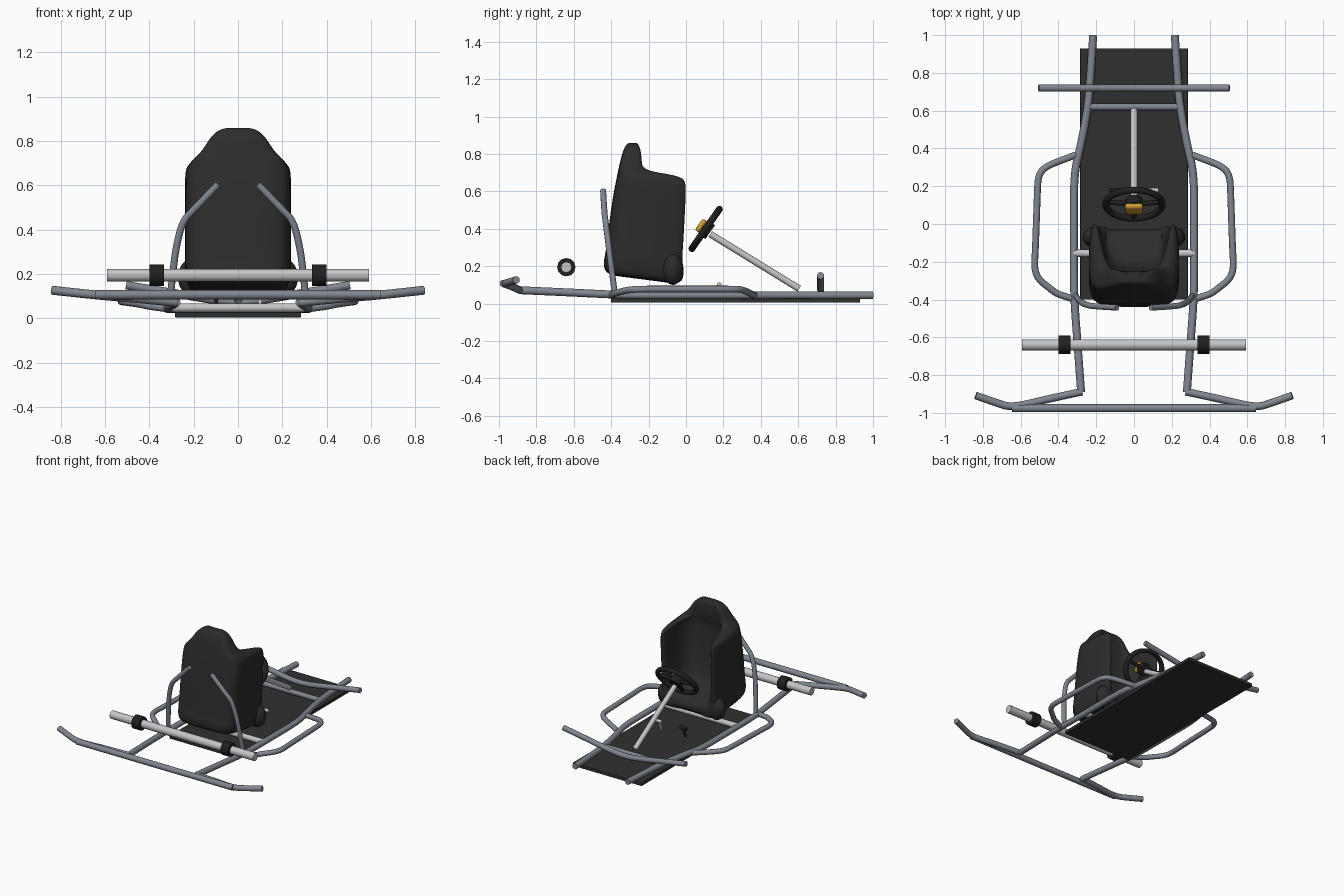
import bpy, bmesh, math
from mathutils import Vector, Matrix

if "Cube" in bpy.data.objects:
    bpy.data.objects.remove(bpy.data.objects["Cube"])


def material(name, rgb):
    m = bpy.data.materials.new(name)
    m.use_nodes = True
    m.diffuse_color = (*rgb, 1)
    m.node_tree.nodes["Principled BSDF"].inputs["Base Color"].default_value = (*rgb, 1)
    return m


STEEL = material("grey steel", (0.22, 0.24, 0.28))
SILVER = material("bright silver", (0.56, 0.56, 0.58))
SEAT = material("seat black", (0.025, 0.025, 0.025))
FLOOR = material("floor dark grey", (0.03, 0.03, 0.03))
RUBBER = material("rubber black", (0.014, 0.014, 0.014))
YELLOW = material("hub yellow", (0.62, 0.34, 0.03))


def select(ob):
    bpy.ops.object.select_all(action='DESELECT')
    ob.select_set(True)
    bpy.context.view_layer.objects.active = ob


def finish(ob, name, mat, angle=40):
    ob.name = name
    ob.data.materials.clear()
    ob.data.materials.append(mat)
    select(ob)
    bpy.ops.object.shade_smooth_by_angle(angle=math.radians(angle))
    return ob


def tube(name, pts, r, mat=STEEL):
    """Round bar swept along points, with soft bends where there are more than two."""
    cu = bpy.data.curves.new(name, 'CURVE')
    cu.dimensions = '3D'
    cu.bevel_depth, cu.bevel_resolution, cu.use_fill_caps = r, 4, True
    sp = cu.splines.new('NURBS' if len(pts) > 2 else 'POLY')
    sp.points.add(len(pts) - 1)
    for p, co in zip(sp.points, pts):
        p.co = (*co, 1)
    if len(pts) > 2:
        sp.order_u, sp.use_endpoint_u, sp.resolution_u = 3, True, 6
    ob = bpy.data.objects.new(name, cu)
    bpy.context.collection.objects.link(ob)
    select(ob)
    bpy.ops.object.convert(target='MESH')
    return finish(bpy.context.object, name, mat)


def box(name, loc, size, mat, rot=0, bevel=0.005):
    bpy.ops.mesh.primitive_cube_add(size=1)
    ob = bpy.context.object
    ob.data.transform(Matrix.Diagonal((*size, 1)))
    ob.location, ob.rotation_euler = loc, (rot, 0, 0)
    mod = ob.modifiers.new("edges", 'BEVEL')
    mod.width, mod.segments = bevel, 2
    return finish(ob, name, mat)


def flip(pts, s):
    return [(x * s, y, z) for x, y, z in pts]


# Floor pan
box("floor_pan", (0, 0.265, 0.017), (0.57, 1.33, 0.024), FLOOR, bevel=0.003)

# Mirrored frame tubes
FRAME = {
    "main_rail": ([(.216, 1, .045), (.228, .82, .045), (.24, .64, .045), (.28, .42, .045),
                   (.318, .27, .045), (.318, 0, .045), (.318, -.3, .045), (.315, -.42, .05),
                   (.3, -.62, .06), (.28, -.89, .072)], .021),
    "side_loop": ([(.31, .365, .045), (.42, .325, .065), (.48, .295, .076), (.508, .25, .078),
                   (.512, .16, .078), (.522, -.14, .078), (.528, -.23, .078), (.51, -.29, .076),
                   (.44, -.345, .066), (.4, -.375, .056), (.31, -.4, .045)], .018),
    "seat_stay": ([(.31, -.38, .05), (.295, -.4, .2), (.28, -.415, .32), (.25, -.43, .44),
                   (.2, -.437, .49), (.09, -.443, .605)], .016),
    "rear_arm": ([(.275, -.888, .072), (.45, -.925, .09), (.58, -.957, .1), (.66, -.968, .108),
                  (.72, -.95, .114), (.838, -.908, .127)], .02),
}
for side, s in (("left", 1), ("right", -1)):
    for part, (pts, r) in FRAME.items():
        tube(f"{side}_{part}", flip(pts, s), r)

# Cross tubes
tube("rear_bumper", [(-.645, -.975, .107), (.645, -.975, .107)], .021)
tube("front_cross_tube", [(-.24, .62, .045), (.24, .62, .045)], .018)
tube("front_bar", [(-.505, .72, .15), (-.25, .72, .107), (-.06, .72, .075),
                   (.06, .72, .075), (.25, .72, .107), (.505, .72, .15)], .019)
tube("seat_cross_tube", [(-.32, -.155, .048), (.32, -.155, .048)], .02, SILVER)

# Rear axle and bearings
tube("rear_axle", [(-.592, -.64, .195), (.592, -.64, .195)], .029, SILVER)
for side, s in (("left", 1), ("right", -1)):
    tube(f"{side}_axle_bearing", [(s * .335, -.64, .195), (s * .4, -.64, .195)], .049, RUBBER)

# Bucket seat: U-shaped slices lofted upward
# height, half width, back y, wing front y, hollow depth y, hollow half width
SLICES = [
    (.125, .19, -.39, -.06, -.08, .08),
    (.14, .225, -.435, -.015, -.03, .13),
    (.19, .238, -.44, -.01, -.025, .145),
    (.225, .24, -.437, -.01, -.06, .15),
    (.245, .24, -.432, -.01, -.2, .15),
    (.35, .24, -.42, 0, -.235, .165),
    (.5, .24, -.402, .008, -.255, .175),
    (.63, .24, -.38, .014, -.265, .18),
    (.675, .236, -.37, .005, -.265, .175),
    (.695, .222, -.366, -.1, -.262, .16),
    (.715, .205, -.362, -.23, -.256, .12),
    (.76, .157, -.352, -.235, -.25, .1),
    (.82, .125, -.337, -.24, -.25, .08),
    (.857, .08, -.315, -.255, -.26, .05),
    (.86, .035, -.3, -.27, -.272, .02),
]
bm = bmesh.new()
rings = []
for z, w, yb, yf, yi, wi in SLICES:
    d = yf - yb
    half = [(wi * .65, yi), (wi, yi + (yf - yi) * .25), (wi + (w - wi) * .1, yf - (yf - yi) * .15),
            (w * .86, yf), (w * .96, yf - d * .1), (w, yf - d * .4),
            (w, yb + d * .25), (w * .93, yb + d * .06), (w * .6, yb)]
    loop = [(0, yi)] + half + [(0, yb)] + [(-x, y) for x, y in reversed(half)]
    tilt = .13 * max(0, min(1, (.35 - z) / .2))
    rings.append([bm.verts.new((x, y, z - tilt * (y + .2))) for x, y in loop])
n = len(rings[0])
for a, b in zip(rings, rings[1:]):
    for i in range(n):
        j = (i + 1) % n
        bm.faces.new((a[i], a[j], b[j], b[i]))
# Close the ends with strips across the seat
for ring in (rings[0], rings[-1]):
    for i in range(n // 2):
        quad = [ring[i], ring[i + 1], ring[-i - 1], ring[-i]]
        bm.faces.new(list(dict.fromkeys(quad)))
bmesh.ops.recalc_face_normals(bm, faces=bm.faces)
me = bpy.data.meshes.new("seat")
bm.to_mesh(me)
bm.free()
seat = bpy.data.objects.new("bucket_seat", me)
bpy.context.collection.objects.link(seat)
mod = seat.modifiers.new("smooth", 'SUBSURF')
mod.levels = mod.render_levels = 2
finish(seat, "bucket_seat", SEAT, 180)

# Thigh bulges low on the seat sides
for side, s in (("left", 1), ("right", -1)):
    bpy.ops.mesh.primitive_uv_sphere_add(segments=24, ring_count=12, radius=1)
    ob = bpy.context.object
    ob.location, ob.scale = (s * .205, -.07, .185), (.066, .055, .085)
    finish(ob, f"{side}_seat_bulge", SEAT, 180)

# Steering column and wheel, built in the tilted wheel frame
TILT = math.radians(55)
WHEEL = Matrix.Translation((0, .105, .4)) @ Matrix.Rotation(TILT, 4, 'X')


def on_wheel(x, y, z):
    return tuple(WHEEL @ Vector((x, y, z)))


tube("steering_column", [(0, .605, .08), (0, .13, .372)], .018, SILVER)
bpy.ops.mesh.primitive_torus_add(major_radius=.15, minor_radius=.018,
                                 major_segments=40, minor_segments=12)
rim = bpy.context.object
rim.data.transform(WHEEL @ Matrix.Diagonal((1, .87, 1, 1)))
finish(rim, "steering_wheel_rim", RUBBER, 180)
for k, (x, y) in enumerate([(-.145, .02), (.145, .02), (0, -.13)]):
    tube(f"wheel_spoke_{k + 1}", [on_wheel(0, 0, 0), on_wheel(x, y, 0)], .013, RUBBER)
tube("wheel_boss", [on_wheel(0, 0, -.03), on_wheel(0, 0, .02)], .045, RUBBER)
box("wheel_hub_pad", on_wheel(0, 0, .03), (.095, .075, .03), YELLOW, TILT, .012)

# Pedals
for side, s, mat in (("left", 1, SILVER), ("right", -1, RUBBER)):
    tube(f"{side}_pedal_arm", [(s * .1, .15, .03), (s * .1, .175, .1)], .009, mat)
    tube(f"{side}_pedal_pad", [(s * .075, .178, .102), (s * .13, .178, .102)], .012, mat)
